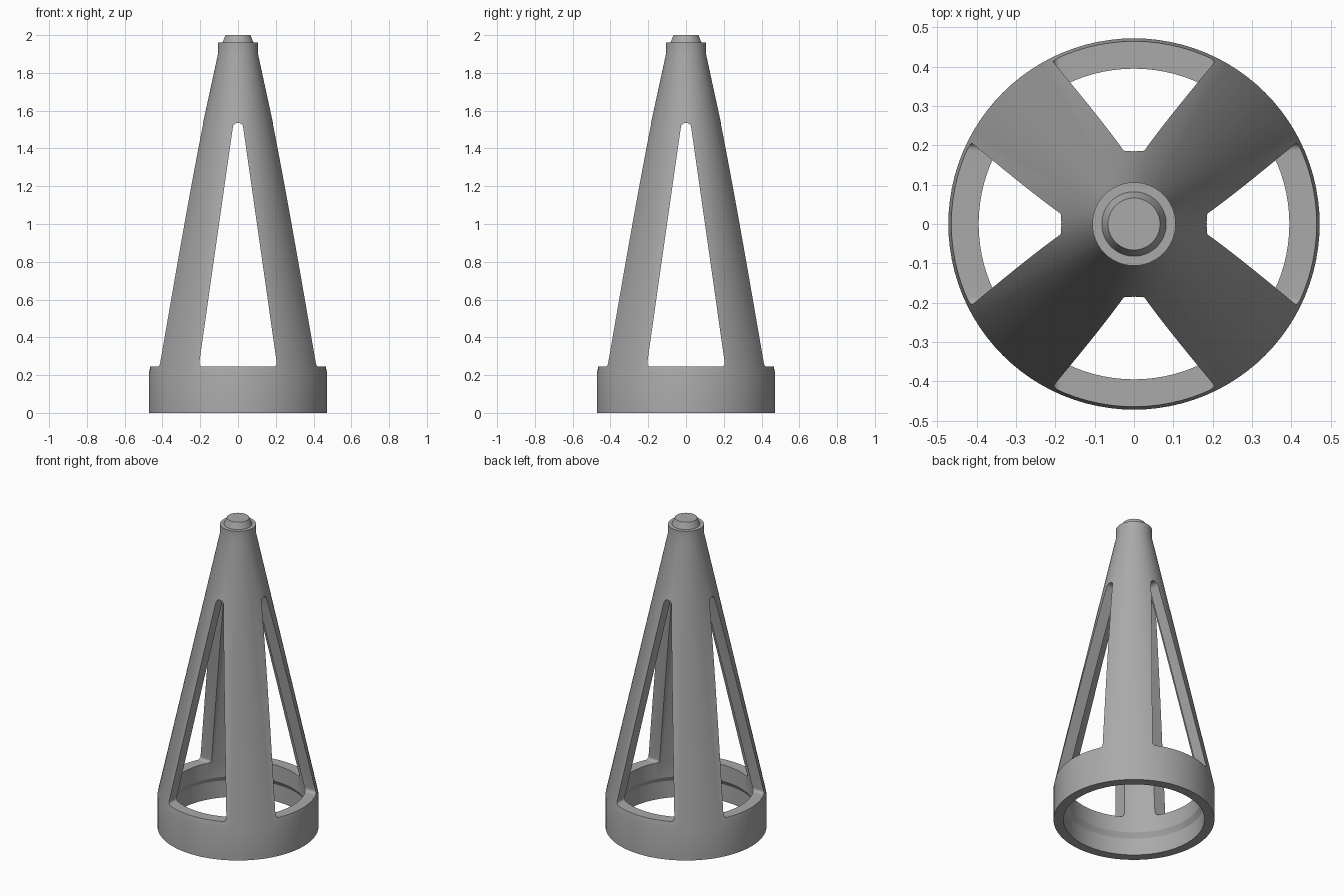
import bpy
import bmesh
import math
from mathutils import Matrix, Vector

SEGMENTS = 96

cube = bpy.data.objects.get("Cube")
if cube:
    bpy.data.objects.remove(cube, do_unlink=True)

# One plain grey material
grey = bpy.data.materials.new("plain_grey")
grey.use_nodes = True
colour = (0.4, 0.4, 0.4, 1.0)
grey.diffuse_color = colour
grey.node_tree.nodes["Principled BSDF"].inputs["Base Color"].default_value = colour


def add_object(name, bm):
    bmesh.ops.recalc_face_normals(bm, faces=bm.faces)
    mesh = bpy.data.meshes.new(name)
    bm.to_mesh(mesh)
    bm.free()
    mesh.materials.append(grey)
    obj = bpy.data.objects.new(name, mesh)
    bpy.context.collection.objects.link(obj)
    return obj


def lathe(name, profile):
    """Revolve an axis-to-axis (radius, z) profile into a closed solid."""
    bm = bmesh.new()
    verts = [bm.verts.new((r, 0, z)) for r, z in profile]
    edges = [bm.edges.new(pair) for pair in zip(verts, verts[1:])]
    bmesh.ops.spin(bm, geom=verts + edges, axis=(0, 0, 1), cent=(0, 0, 0),
                   angle=math.tau, steps=SEGMENTS)
    bmesh.ops.remove_doubles(bm, verts=bm.verts, dist=0.0001)
    return add_object(name, bm)


def window_cutter(name, turn):
    """Tall tapered prism with rounded corners, running right through."""
    outline = [(-0.208, 0.245), (0.208, 0.245), (0.024, 1.535), (-0.024, 1.535)]
    bm = bmesh.new()
    face = bm.faces.new([bm.verts.new((x, -1, z)) for x, z in outline])
    extruded = bmesh.ops.extrude_face_region(bm, geom=[face])["geom"]
    moved = [v for v in extruded if isinstance(v, bmesh.types.BMVert)]
    bmesh.ops.translate(bm, verts=moved, vec=Vector((0, 2, 0)))
    long_edges = [e for e in bm.edges
                  if abs(e.verts[0].co.y - e.verts[1].co.y) > 1]
    bmesh.ops.bevel(bm, geom=long_edges, offset=0.021, offset_type='OFFSET',
                    segments=5, profile=0.5, affect='EDGES')
    bm.transform(Matrix.Rotation(turn, 4, 'Z'))
    cutter = add_object(name, bm)
    cutter.hide_render = True
    return cutter


# Hollow cone with base ring, stepped socket underneath and capped tip
cone = lathe("tapered_frame", [
    (0, 1.84), (0.045, 1.84), (0.395, 0.245), (0.395, 0.142), (0.414, 0.11),
    (0.414, 0), (0.472, 0), (0.472, 0.21), (0.106, 1.9), (0.106, 1.96),
    (0.082, 1.96), (0.066, 2.0), (0, 2.0)])

# Four windows, cut by two crossing prisms
bpy.context.view_layer.objects.active = cone
cone.select_set(True)
for name, turn in (("front_back_cutter", 0), ("side_cutter", math.pi / 2)):
    cutter = window_cutter(name, turn)
    cut = cone.modifiers.new(name, 'BOOLEAN')
    cut.operation = 'DIFFERENCE'
    cut.solver = 'EXACT'
    cut.object = cutter
    bpy.ops.object.modifier_apply(modifier=cut.name)
    bpy.data.objects.remove(cutter, do_unlink=True)

bpy.ops.object.shade_smooth_by_angle(angle=math.radians(30))
